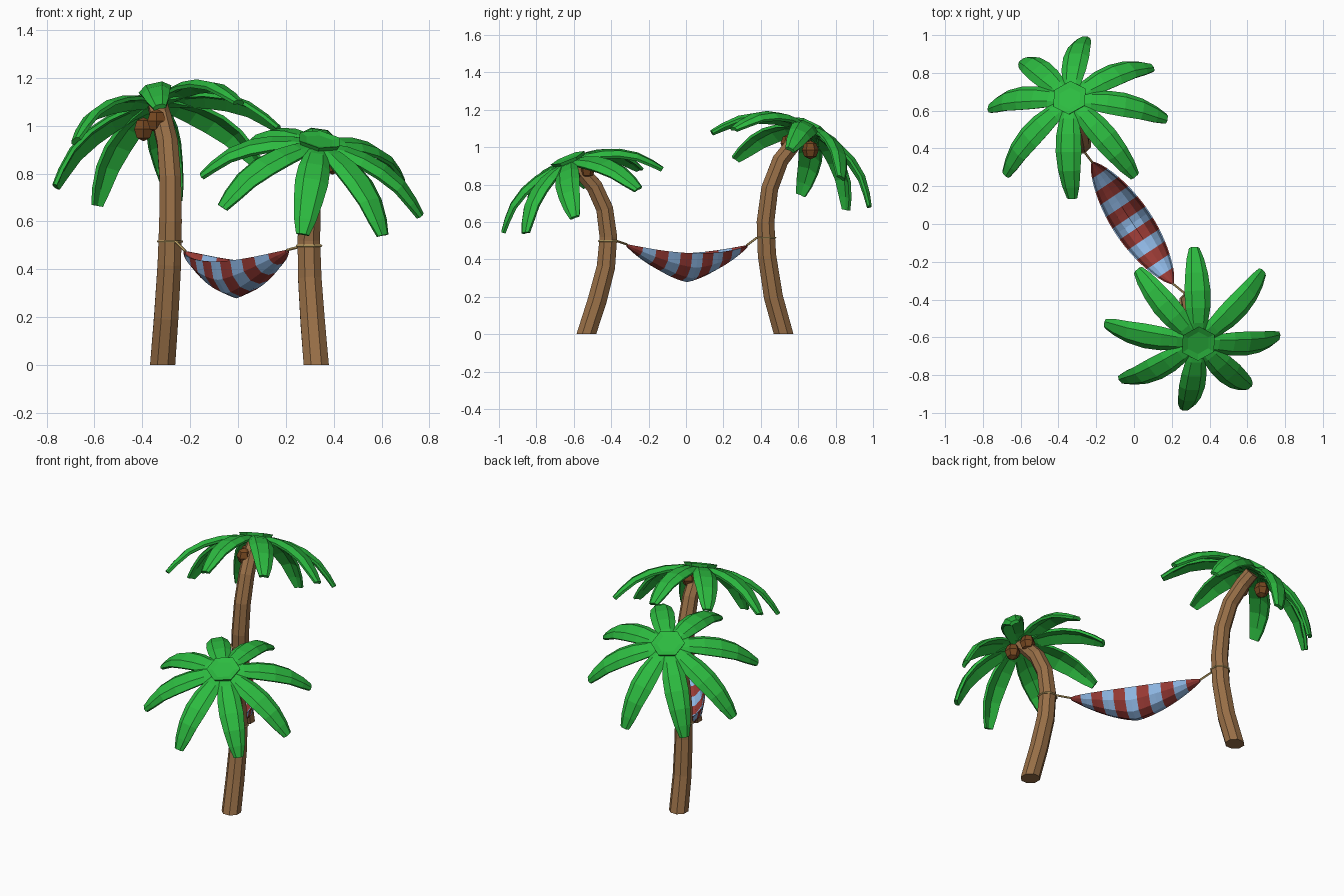
import bpy, bmesh, math
from mathutils import Vector as V

if "Cube" in bpy.data.objects:
    bpy.data.objects.remove(bpy.data.objects["Cube"])


def mat(name, rgb):
    m = bpy.data.materials.new(name)
    m.diffuse_color = (*[(c / 255) ** 2.2 for c in rgb], 1)
    m.use_nodes = True
    m.node_tree.nodes["Principled BSDF"].inputs["Base Color"].default_value = m.diffuse_color
    return m


BARK = mat("bark", (150, 110, 72))
LEAF = mat("leaf", (48, 185, 66))
NUT = mat("nut", (118, 74, 38))
ROPE = mat("rope", (205, 175, 110))
RED = mat("red_cloth", (150, 60, 55))
BLUE = mat("blue_cloth", (140, 180, 225))


def finish(bm, name, mats):
    bmesh.ops.recalc_face_normals(bm, faces=bm.faces)
    me = bpy.data.meshes.new(name)
    bm.to_mesh(me)
    bm.free()
    for m in mats:
        me.materials.append(m)
    ob = bpy.data.objects.new(name, me)
    bpy.context.collection.objects.link(ob)
    return ob


def loft(bm, rings, stripe=0):
    """Skin a list of closed rings and cap both ends."""
    vs = [[bm.verts.new(p) for p in r] for r in rings]
    k = len(vs[0])
    for i in range(len(vs) - 1):
        for j in range(k):
            f = bm.faces.new((vs[i][j], vs[i][(j + 1) % k],
                              vs[i + 1][(j + 1) % k], vs[i + 1][j]))
            if stripe:
                f.material_index = (i // stripe) % 2
    bm.faces.new(vs[0][::-1])
    bm.faces.new(vs[-1])


def tube(name, pts, r0, r1, sides, material, flat_base=False):
    pts = [V(p) for p in pts]
    n = len(pts) - 1
    rings = []
    for i, p in enumerate(pts):
        t = (pts[min(i + 1, n)] - pts[max(i - 1, 0)]).normalized()
        if flat_base and i == 0:
            t = V((0, 0, 1))
        u = (V((1, 0, 0)) - t * t.x).normalized()
        w = t.cross(u)
        r = r0 + (r1 - r0) * i / n
        rings.append([p + r * (u * math.cos(a) + w * math.sin(a))
                      for a in [2 * math.pi * (j + .5) / sides for j in range(sides)]])
    bm = bmesh.new()
    loft(bm, rings)
    return finish(bm, name, [material])


# frond stations: distance along, droop, half width
FROND = [(.08, .04, .045), (.24, .02, .054), (.42, .08, .067), (.61, .22, .07),
         (.79, .46, .061), (.92, .76, .047), (1, 1, .028)]


def crown(name, c, n, drop, tips):
    c, n = V(c), V(n).normalized()
    bm = bmesh.new()
    for x, y in tips:
        # tip height follows from the tilt of the crown plane
        v = V((x - c.x, y - c.y, 0))
        v.z = (-drop - v.x * n.x - v.y * n.y) / n.z
        h = v - n * v.dot(n)
        side = n.cross(h).normalized()
        path = [c + h * a - n * drop * b for a, b, _ in FROND]
        rings = []
        for i, p in enumerate(path):
            t = (path[min(i + 1, len(path) - 1)] - path[max(i - 1, 0)]).normalized()
            up = t.cross(side)
            w = FROND[i][2]
            e = (.2 if i == 0 else .45) * w
            sec = [(-w, -e), (-.5 * w, -.2 * e), (.5 * w, -.2 * e), (w, -e),
                   (.9 * w, -e - .014), (0, -.022), (-.9 * w, -e - .014)]
            rings.append([p + side * s + up * q for s, q in sec])
        loft(bm, rings)
    finish(bm, name + "_fronds", [LEAF])
    # hexagonal hub with a shallow sunken centre
    bm = bmesh.new()
    bmesh.ops.create_cone(bm, cap_ends=True, segments=6, radius1=.08, radius2=.098, depth=.035)
    top = max(bm.faces, key=lambda f: f.calc_center_median().z)
    bmesh.ops.inset_region(bm, faces=[top], thickness=.035)
    bmesh.ops.translate(bm, verts=top.verts, vec=(0, 0, -.008))
    rot = V((0, 0, 1)).rotation_difference(n).to_matrix()
    bmesh.ops.rotate(bm, verts=bm.verts, matrix=rot)
    bmesh.ops.translate(bm, verts=bm.verts, vec=c - n * .009)
    finish(bm, name + "_hub", [LEAF])


def palm(name, trunk, c, n, drop, tips, nuts, loop):
    tube(name + "_trunk", trunk, .057, .043, 8, BARK, True)
    crown(name, c, n, drop, tips)
    # coconuts
    for i, p in enumerate(nuts):
        bm = bmesh.new()
        bmesh.ops.create_uvsphere(bm, u_segments=6, v_segments=4, radius=.045)
        bmesh.ops.scale(bm, verts=bm.verts, vec=(1, 1, 1.12))
        bmesh.ops.translate(bm, verts=bm.verts, vec=p)
        finish(bm, f"{name}_coconut_{i + 1}", [NUT])
    # rope loop round the trunk
    bpy.ops.mesh.primitive_torus_add(location=loop, major_segments=8, minor_segments=5,
                                     major_radius=.055, minor_radius=.005,
                                     rotation=(0, 0, math.pi / 8))
    bpy.context.object.name = name + "_rope_loop"
    bpy.context.object.data.materials.append(ROPE)


palm("tall_palm",
     [(-.315, .522, 0), (-.3, .467, .2), (-.287, .433, .42), (-.282, .425, .6),
      (-.283, .448, .78), (-.295, .505, .93), (-.32, .585, 1.03), (-.335, .65, 1.08)],
     (-.34, .665, 1.11), (-.2, .43, .88), .25,
     [(-.26, .995), (.10, .84), (.18, .56), (.01, .25),
      (-.33, .13), (-.69, .26), (-.775, .62), (-.60, .87)],
     [(-.34, .55, 1.02), (-.395, .665, .985)], (-.284, .428, .516))

palm("short_palm",
     [(.327, -.533, 0), (.312, -.475, .18), (.3, -.428, .36), (.296, -.415, .52),
      (.3, -.435, .67), (.313, -.49, .79), (.328, -.56, .87), (.338, -.615, .915)],
     (.34, -.63, .935), (.14, -.37, .91), .23,
     [(.32, -.12), (.69, -.25), (.775, -.60), (.615, -.87),
      (.27, -.99), (-.075, -.835), (-.16, -.53), (.015, -.24)],
     [(.35, -.53, .885), (.395, -.61, .845)], (.297, -.416, .498))

# striped hammock: eleven bands, two segments each
a, b = V((-.22, .325, .475)), V((.205, -.315, .48))
across = (b - a).cross(V((0, 0, 1))).normalized()
rings = []
for i in range(23):
    u = i / 11 - 1
    k = max(0, 1 - u * u)
    w = .097 * k ** .8 + .009
    d = .14 * (1 - abs(u) ** 1.3) + .014
    mid = a.lerp(b, i / 22) - V((0, 0, .045 * k))
    arc = [math.pi * j / 6 for j in range(7)]
    outer = [mid - across * w * math.cos(t) - V((0, 0, d * math.sin(t))) for t in arc]
    inner = [mid - across * (w - .007) * math.cos(t) - V((0, 0, (d - .008) * math.sin(t)))
             for t in arc]
    rings.append(outer + inner[::-1])
bm = bmesh.new()
loft(bm, rings, 2)
finish(bm, "hammock", [RED, BLUE])

# ropes from hammock to trunks
tube("tall_palm_rope", [(-.26, .378, .515), a], .006, .006, 6, ROPE)
tube("short_palm_rope", [(.272, -.37, .498), b], .006, .006, 6, ROPE)
